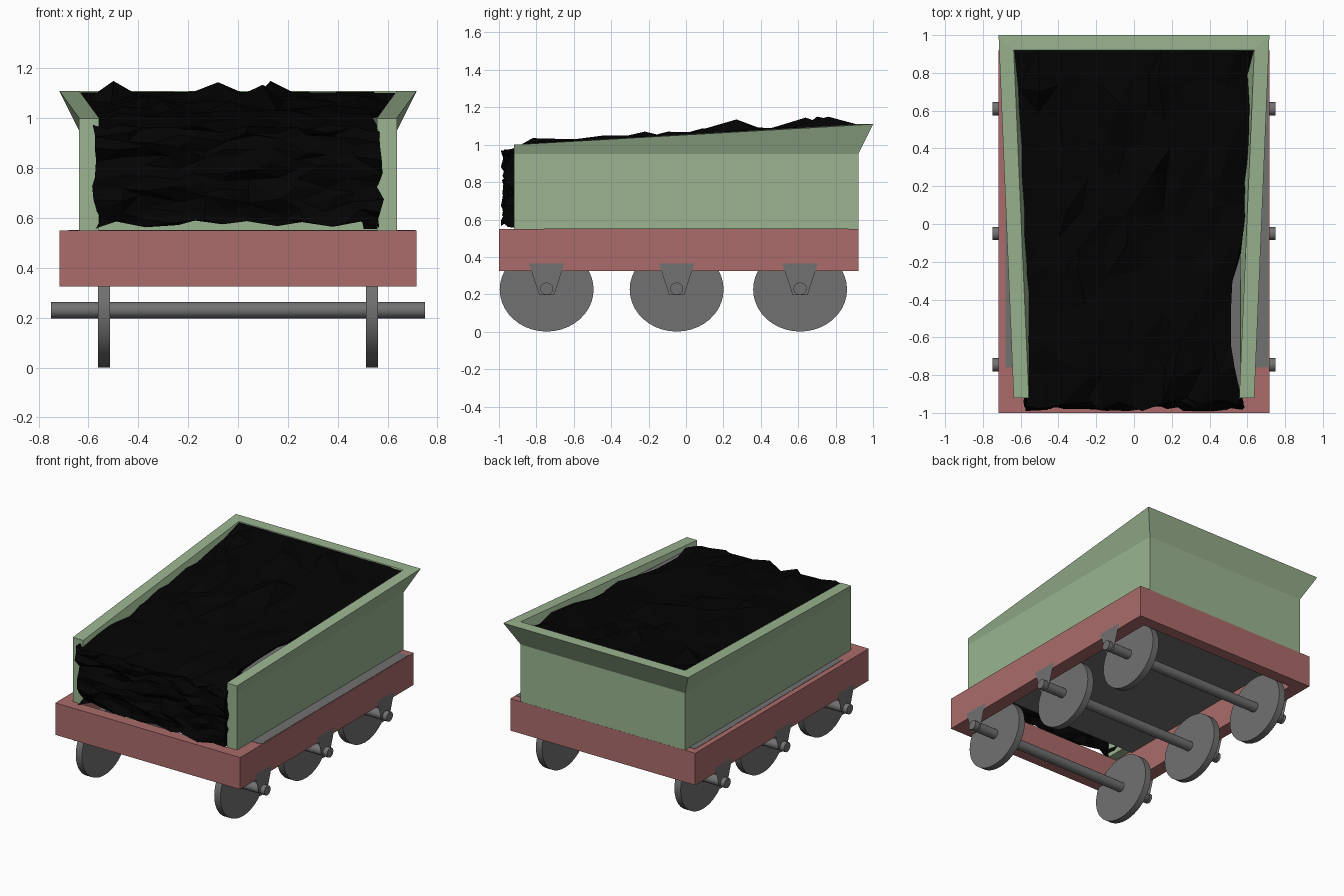
import bpy, bmesh, math, random
from mathutils import Vector, noise

random.seed(4)
cube = bpy.data.objects.get("Cube")
if cube:
    bpy.data.objects.remove(cube, do_unlink=True)


def material(name, r, g, b):
    m = bpy.data.materials.new(name)
    m.use_nodes = True
    m.diffuse_color = (r, g, b, 1)
    bsdf = next(n for n in m.node_tree.nodes if n.type == 'BSDF_PRINCIPLED')
    bsdf.inputs["Base Color"].default_value = (r, g, b, 1)
    return m


GREEN = material("sage_green", 0.325, 0.46, 0.28)
RED = material("dull_red", 0.405, 0.15, 0.145)
GREY = material("iron_grey", 0.165, 0.165, 0.165)
BLACK = material("coal_black", 0.001, 0.001, 0.001)


def finish(name, bm, mat):
    bmesh.ops.recalc_face_normals(bm, faces=bm.faces)
    me = bpy.data.meshes.new(name)
    bm.to_mesh(me)
    bm.free()
    me.materials.append(mat)
    ob = bpy.data.objects.new(name, me)
    bpy.context.collection.objects.link(ob)
    return ob


def add_box(bm, lo, hi):
    lo, hi = Vector(lo), Vector(hi)
    for v in bmesh.ops.create_cube(bm, size=1)["verts"]:
        v.co = (lo + hi) / 2 + v.co * (hi - lo)


def rim_height(y):
    """Height of the sloping top edge of the side walls."""
    return 1.0 + 0.11 * (y + 0.92) / 1.92


def disc(name, x, y, z, ry, rz, length, sides):
    """Elliptical cylinder lying along x."""
    bm = bmesh.new()
    bmesh.ops.create_cone(bm, cap_ends=True, segments=sides, radius1=1, radius2=1, depth=length)
    for v in bm.verts:
        a, b, c = v.co
        v.co = (x + c, y + a * ry, z + b * rz)
    ob = finish(name, bm, GREY)
    for p in ob.data.polygons:
        p.use_smooth = abs(p.normal.x) < 0.5
    ob.data.set_sharp_from_angle(angle=math.radians(40))


# Underframe: four beams around an open middle
bm = bmesh.new()
for x0, x1 in ((-0.717, -0.62), (0.62, 0.717)):
    add_box(bm, (x0, -0.92, 0.326), (x1, 0.84, 0.55))
add_box(bm, (-0.717, -1.0, 0.326), (0.717, -0.92, 0.55))
add_box(bm, (-0.717, 0.84, 0.326), (0.717, 0.922, 0.55))
finish("underframe", bm, RED)

# Floor plate resting on the beams, stopping short of the front
bm = bmesh.new()
add_box(bm, (-0.68, -0.76, 0.535), (0.712, 0.87, 0.552))
finish("floor_plate", bm, GREY)

# Sloping deck beside the left wall, bare where the coal falls away
bm = bmesh.new()
add_box(bm, (0.4, -0.9, -0.055), (0.565, 0.0, -0.038))
for v in bm.verts:
    v.co.z += rim_height(v.co.y)
finish("side_deck", bm, GREY)

# Body: one wall section swept around three sides, flaring towards the back
bm = bmesh.new()


def section(s, y, flare, top, corner):
    """Outer bottom, crease, rim, then inner rim, crease, bottom."""
    t = 0.08
    pts = []
    for inset, out, z in ((0, 0, 0.55), (0, 0, 0.95), (0, flare, top),
                          (t, flare, top), (t, 0, 0.95), (t, 0, 0.55)):
        dy = (out - inset) if corner else 0
        pts.append(bm.verts.new((s * (0.637 + out - inset), y + dy, z)))
    return pts


rings = [section(-1, -0.92, 0, 1.0, False), section(-1, 0.921, 0.08, 1.11, True),
         section(1, 0.921, 0.08, 1.11, True), section(1, -0.92, 0, 1.0, False)]
for a, b in zip(rings, rings[1:]):
    for i in range(6):
        j = (i + 1) % 6
        bm.faces.new((a[i], a[j], b[j], b[i]))
bm.faces.new(rings[0])
bm.faces.new(rings[-1])
finish("body_walls", bm, GREEN)

# Coal load: a rough shell, open below and behind, following the slope of the rim
bm = bmesh.new()
bmesh.ops.create_cube(bm, size=2)
bmesh.ops.subdivide_edges(bm, edges=bm.edges[:], cuts=10, use_grid_fill=True)
hidden = [f for f in bm.faces
          if f.calc_center_median().z < -0.999 or f.calc_center_median().y > 0.999]
bmesh.ops.delete(bm, geom=hidden, context='FACES')
for v in bm.verts:
    u, w, h = v.co.x, v.co.y, (v.co.z + 1) / 2
    back = (w + 1) / 2
    on_top, on_front, on_back, on_side = h > 0.999, w < -0.999, w > 0.999, abs(u) > 0.999
    upper = max(0, h - 0.8) / 0.2
    y = -0.955 + back * (1.795 + 0.085 * upper)
    half = 0.565 + upper * (0.075 if on_back else 0.045 * back)
    # the heap falls away beside the left wall
    if u > 0:
        half -= 0.068 * max(0, min(1, (-0.1 - y) / 0.15, (y + 0.92) / 0.27))
    rim = rim_height(y)
    x, z = u * half, 0.555 + (rim - 0.555) * h
    rough = noise.noise(Vector((x * 5, y * 5, z * 9)))
    if on_top and on_front:
        z -= 0.04
    elif on_top and not on_back:
        z += max(-0.025, 0.035 * rough + random.uniform(-0.028, 0.01))
        # sunken edges against the walls
        if on_side and (u < 0 or y > 0.05):
            z -= random.uniform(0.02, 0.055) * min(1, back * 3)
    if on_front:
        y += max(-0.035, 0.05 * rough + random.uniform(-0.025, 0.025))
        z += random.uniform(-0.018, 0.018) if h > 0 else random.uniform(0, 0.04)
    if on_side:
        x += random.uniform(-0.022, 0.022) if on_front else random.uniform(-0.01, 0.01)
    else:
        x += random.uniform(-0.03, 0.03)
    if not on_front and not on_back:
        y += random.uniform(-0.04, 0.04)
    v.co = (x, y, z)
# A few taller lumps
for lx, ly, lz in ((-0.5, 0.7, 1.15), (-0.08, 0.64, 1.145), (0.13, 0.76, 1.15),
                   (0.1, 0.27, 1.135), (-0.3, -0.22, 1.07), (0.2, -0.82, 1.035)):
    near = min((v for v in bm.verts if v.co.z > 0.96 and abs(v.co.x) < 0.53),
               key=lambda v: (v.co.x - lx) ** 2 + (v.co.y - ly) ** 2)
    near.co = (lx, ly, lz)
bmesh.ops.triangulate(bm, faces=bm.faces[:])
finish("coal_load", bm, BLACK)

# Running gear: axle, two wheels and two thin hanger plates per station
for label, y in (("front", -0.745), ("middle", -0.05), ("rear", 0.61)):
    disc(label + "_axle", 0, y, 0.23, 0.035, 0.033, 1.5, 20)
    for side, s in (("right", -1), ("left", 1)):
        disc(f"{label}_{side}_wheel", s * 0.537, y, 0.226, 0.251, 0.225, 0.048, 40)
        bm = bmesh.new()
        outline = [(-0.095, 0.365), (0.095, 0.365), (0.04, 0.197), (-0.04, 0.197)]
        bm.faces.new([bm.verts.new((s * 0.718, y + dy, z)) for dy, z in outline])
        finish(f"{label}_{side}_hanger", bm, GREY)
